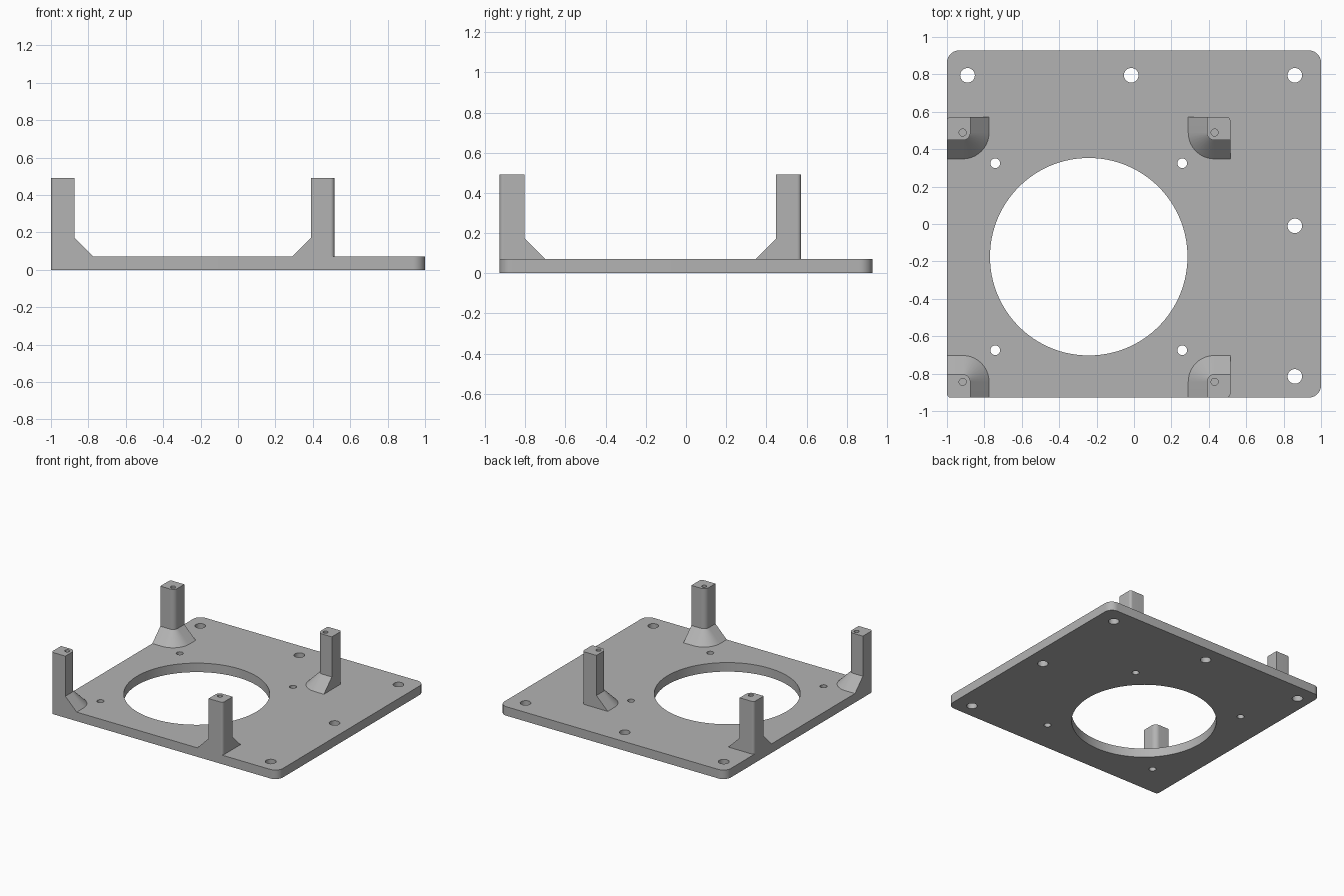
import bpy, bmesh, math

cube = bpy.data.objects.get("Cube")
if cube:
    bpy.data.objects.remove(cube, do_unlink=True)

THICK, TOP = 0.072, 0.492      # plate thickness, post height
HALF_Y = 0.928
POST, FLARE = 0.125, 0.1       # post width, foot spread

grey = bpy.data.materials.new("Plain grey")
grey.use_nodes = True
grey.diffuse_color = (0.45, 0.45, 0.45, 1)
grey.node_tree.nodes["Principled BSDF"].inputs["Base Color"].default_value = (0.45, 0.45, 0.45, 1)


def arc(cx, cy, r, start, steps=10):
    """Quarter circle, counter-clockwise from a start angle in degrees."""
    angles = [math.radians(start + 90 * i / steps) for i in range(steps + 1)]
    return [(cx + r * math.cos(a), cy + r * math.sin(a)) for a in angles]


def loft(name, rings):
    """Closed solid through a stack of (outline, z) rings."""
    bm = bmesh.new()
    loops = [[bm.verts.new((x, y, z)) for x, y in outline] for outline, z in rings]
    for low, high in zip(loops, loops[1:]):
        for i in range(len(low)):
            j = (i + 1) % len(low)
            bm.faces.new((low[i], low[j], high[j], high[i]))
    bm.faces.new(loops[0][::-1])
    bm.faces.new(loops[-1])
    bmesh.ops.recalc_face_normals(bm, faces=bm.faces)
    mesh = bpy.data.meshes.new(name)
    bm.to_mesh(mesh)
    bm.free()
    mesh.materials.append(grey)
    obj = bpy.data.objects.new(name, mesh)
    bpy.context.collection.objects.link(obj)
    return obj


def drill(obj, x, y, r, z0, z1, sides=32):
    """Cut a round hole between two heights."""
    bpy.ops.mesh.primitive_cylinder_add(vertices=sides, radius=r, depth=z1 - z0,
                                        location=(x, y, (z0 + z1) / 2))
    cutter = bpy.context.object
    cutter.hide_render = True
    bpy.context.view_layer.objects.active = obj
    mod = obj.modifiers.new("hole", "BOOLEAN")
    mod.operation, mod.solver, mod.object = "DIFFERENCE", "EXACT", cutter
    bpy.ops.object.modifier_apply(modifier=mod.name)
    bpy.data.objects.remove(cutter, do_unlink=True)


def smooth(obj):
    bpy.ops.object.select_all(action="DESELECT")
    obj.select_set(True)
    bpy.context.view_layer.objects.active = obj
    bpy.ops.object.shade_smooth_by_angle(angle=math.radians(30))


# Base plate: three round corners, one nearly square under the front post
R, SMALL = 0.065, 0.02
outline = (arc(1 - R, HALF_Y - R, R, 0) + arc(-1 + R, HALF_Y - R, R, 90)
           + arc(-1 + SMALL, -HALF_Y + SMALL, SMALL, 180) + arc(1 - R, -HALF_Y + R, R, 270))
plate = loft("base_plate", [(outline, 0), (outline, THICK)])

# Fan opening with its four screw holes
FAN_X, FAN_Y = -0.242, -0.175
drill(plate, FAN_X, FAN_Y, 0.528, -0.1, 0.2, 128)
for sx in (-1, 1):
    for sy in (-1, 1):
        drill(plate, FAN_X + 0.5 * sx, FAN_Y + 0.5 * sy, 0.026, -0.1, 0.2)

# Mounting holes along the back and left edges
for x, y in ((-0.89, 0.795), (-0.015, 0.795), (0.86, 0.795), (0.86, -0.01), (0.86, -0.815)):
    drill(plate, x, y, 0.039, -0.1, 0.2)
smooth(plate)


def post_outline(x, y, sx, sy, spread):
    """Section grown inwards from the outer corner at x, y."""
    s, r = POST + spread, 0.04 + spread
    local = arc(SMALL, SMALL, SMALL, 180) + [(s, 0)] + arc(s - r, s - r, r, 0) + [(0, s)]
    return [(x + sx * u, y + sy * v) for u, v in local]


# Four posts with flared feet on their inner sides
for side, x, sx in (("right", -1, 1), ("left", 0.515, -1)):
    for end, y, sy in (("front", -HALF_Y, 1), ("back", 0.573, -1)):
        foot = post_outline(x, y, sx, sy, FLARE)
        shaft = post_outline(x, y, sx, sy, 0)
        post = loft(f"{end}_{side}_post", [(foot, THICK), (shaft, THICK + FLARE), (shaft, TOP)])
        drill(post, x + sx * 0.084, y + sy * 0.084, 0.019, TOP - 0.2, TOP + 0.1)
        smooth(post)
